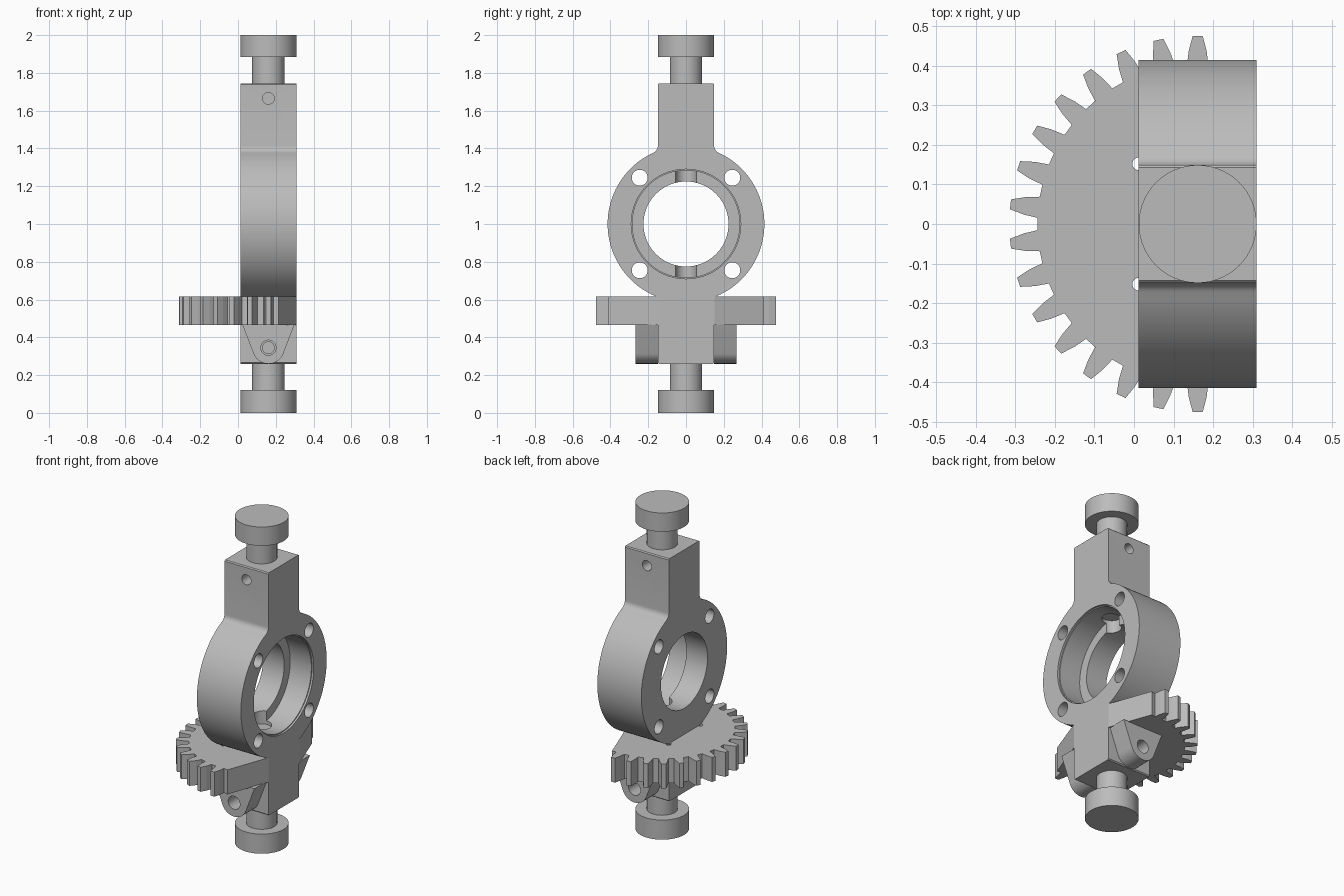
import bpy
import bmesh
from math import sin, cos, pi, radians, sqrt, asin
from mathutils import Matrix, Vector

if "Cube" in bpy.data.objects:
    bpy.data.objects.remove(bpy.data.objects["Cube"], do_unlink=True)

CX, HALF = 0.161, 0.149          # axis of the column and half its width
MID, RING_R = 1.0, 0.415         # ring centre height and outer radius

gray = bpy.data.materials.new("plain gray")
gray.use_nodes = True
gray.diffuse_color = (0.5, 0.5, 0.5, 1)
gray.node_tree.nodes["Principled BSDF"].inputs["Base Color"].default_value = (0.5, 0.5, 0.5, 1)


def add(name, bm):
    bmesh.ops.recalc_face_normals(bm, faces=bm.faces)
    mesh = bpy.data.meshes.new(name)
    bm.to_mesh(mesh)
    bm.free()
    mesh.materials.append(gray)
    ob = bpy.data.objects.new(name, mesh)
    bpy.context.collection.objects.link(ob)
    return ob


def prism(name, points, direction):
    """Extrude a closed outline of 3D points along a vector."""
    bm = bmesh.new()
    face = bm.faces.new([bm.verts.new(p) for p in points])
    new = bmesh.ops.extrude_face_region(bm, geom=[face])["geom"]
    verts = [v for v in new if isinstance(v, bmesh.types.BMVert)]
    bmesh.ops.translate(bm, verts=verts, vec=direction)
    return add(name, bm)


def cylinder(name, start, end, radius, sides=64):
    start, end = Vector(start), Vector(end)
    turn = (end - start).to_track_quat("Z", "Y").to_matrix().to_4x4()
    bm = bmesh.new()
    bmesh.ops.create_cone(bm, cap_ends=True, segments=sides, radius1=radius, radius2=radius,
                          depth=(end - start).length,
                          matrix=Matrix.Translation((start + end) / 2) @ turn)
    return add(name, bm)


def cut(target, start, end, radius, sides=64):
    """Drill a round hole and discard the drill."""
    drill = cylinder("drill", start, end, radius, sides)
    drill.hide_render = True
    mod = target.modifiers.new("hole", "BOOLEAN")
    mod.operation, mod.solver, mod.object = "DIFFERENCE", "EXACT", drill
    graph = bpy.context.evaluated_depsgraph_get()
    mesh = bpy.data.meshes.new_from_object(target.evaluated_get(graph))
    target.modifiers.clear()
    target.data = mesh
    bpy.data.objects.remove(drill, do_unlink=True)


def smooth(ob):
    bpy.ops.object.select_all(action="DESELECT")
    ob.select_set(True)
    bpy.context.view_layer.objects.active = ob
    bpy.ops.object.shade_smooth_by_angle(angle=radians(25))


# Body outline: ring with a square column above and below, filleted at the top joint
TOP, BOTTOM, EDGE, FILLET = 1.745, 0.26, 0.006, 0.04
fy = HALF + FILLET
fz = sqrt((RING_R + FILLET) ** 2 - fy ** 2)
joint = asin(fy / (RING_R + FILLET))
low = pi - asin(HALF / RING_R)
side = [(HALF - EDGE, TOP), (HALF, TOP - EDGE)]
for i in range(7):
    a = pi + (pi / 2 - joint) * i / 6
    side.append((fy + FILLET * cos(a), MID + fz + FILLET * sin(a)))
for i in range(1, 49):
    a = joint + (low - joint) * i / 48
    side.append((RING_R * sin(a), MID + RING_R * cos(a)))
side += [(HALF, BOTTOM + EDGE), (HALF - EDGE, BOTTOM)]
outline = side + [(-y, z) for y, z in reversed(side)]
body = prism("ring_body", [(CX - HALF, y, z) for y, z in outline], (2 * HALF, 0, 0))

# Stepped bore, open wide on one side
for x0, r in ((-0.1, 0.225), (0.155, 0.284), (0.298, 0.29)):
    cut(body, (x0, 0, MID), (0.5, 0, MID), r, 96)
# Vertical pivot seats in the bore wall
cut(body, (CX, 0, MID - 0.3), (CX, 0, MID + 0.3), 0.055, 48)
# Bolt holes around the ring
for sy in (-1, 1):
    for sz in (-1, 1):
        y, z = 0.245 * sy, MID + 0.245 * sz
        cut(body, (-0.1, y, z), (0.5, y, z), 0.042, 32)
# Set screw holes, front and back
for s in (-1, 1):
    for z in (1.665, 0.345):
        cut(body, (CX, s * 0.07, z), (CX, s * 0.4, z), 0.031, 32)
smooth(body)

# Partial gear: teeth on one side, slanted flats running back to the column
ROOT, TIP = 0.405, 0.476
gear_outline = [(CX + HALF, 0.15), (0.215, 0.41)]
for k in range(16):
    mid = 90 + 12 * k
    for offset, r in ((-3.8, ROOT), (-2.9, 0.44), (-1.5, TIP),
                      (1.5, TIP), (2.9, 0.44), (3.8, ROOT)):
        a = radians(mid + offset)
        gear_outline.append((CX + r * cos(a), r * sin(a)))
gear_outline += [(0.215, -0.41), (CX + HALF, -0.15)]
gear = prism("sector_gear", [(x, y, 0.465) for x, y in gear_outline], (0, 0, 0.15))
for s in (-1, 1):
    cut(gear, (0.012, s * 0.152, 0.4), (0.012, s * 0.152, 0.7), 0.016, 24)

# Rounded lugs under the gear, one on each face of the column
LUG_R, LUG_Z = 0.085, 0.345
for name, s in (("front_lug", -1), ("back_lug", 1)):
    pts = [(CX - 0.138, 0.468)]
    for i in range(25):
        a = radians(200 + 140 * i / 24)
        pts.append((CX + LUG_R * cos(a), LUG_Z + LUG_R * sin(a)))
    pts.append((CX + 0.138, 0.468))
    lug = prism(name, [(x, s * 0.148, z) for x, z in pts], (0, s * 0.12, 0))
    cut(lug, (CX, 0, LUG_Z), (CX, s * 0.4, LUG_Z), 0.04, 32)
    smooth(lug)

# Knobs and their shafts at both ends
for name, z0, z1, r in (("lower_knob", 0, 0.12, HALF), ("lower_shaft", 0.11, 0.3, 0.086),
                        ("upper_shaft", 1.7, 1.89, 0.086), ("upper_knob", 1.885, 2, HALF)):
    smooth(cylinder(name, (CX, 0, z0), (CX, 0, z1), r))
